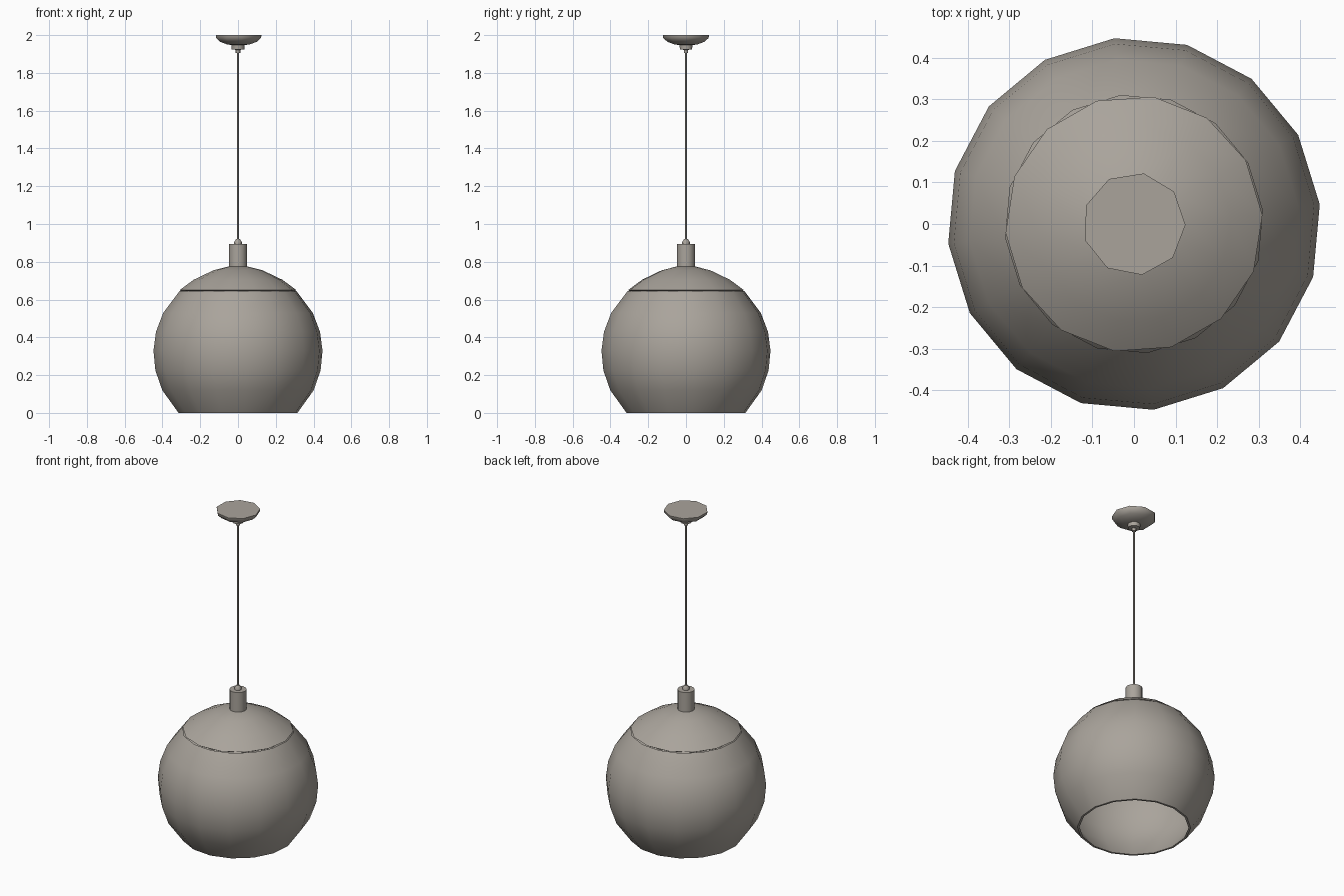
import bpy, bmesh, math

cube = bpy.data.objects.get("Cube")
if cube:
    bpy.data.objects.remove(cube)

# One warm grey finish for the whole lamp
grey = bpy.data.materials.new("warm_grey")
grey.use_nodes = True
colour = (0.40, 0.37, 0.33, 1)
grey.diffuse_color = colour
grey.node_tree.nodes["Principled BSDF"].inputs["Base Color"].default_value = colour


def lathe(name, profile, sides, turn=0.0, sharp=40):
    """Revolve (radius, height) points about z; zero radius closes to a tip."""
    bm = bmesh.new()
    rings = []
    for r, z in profile:
        if r == 0:
            rings.append([bm.verts.new((0, 0, z))] * sides)
            continue
        angles = [turn + math.tau * i / sides for i in range(sides)]
        rings.append([bm.verts.new((r * math.cos(a), r * math.sin(a), z)) for a in angles])
    for low, high in zip(rings, rings[1:]):
        for i in range(sides):
            j = (i + 1) % sides
            corners = list(dict.fromkeys((low[i], low[j], high[j], high[i])))
            bm.faces.new(corners)
    mesh = bpy.data.meshes.new(name)
    bm.to_mesh(mesh)
    bm.free()
    mesh.materials.append(grey)
    obj = bpy.data.objects.new(name, mesh)
    bpy.context.collection.objects.link(obj)
    bpy.ops.object.select_all(action='DESELECT')
    obj.select_set(True)
    bpy.context.view_layer.objects.active = obj
    bpy.ops.object.shade_smooth_by_angle(angle=math.radians(sharp))
    return obj


# Globe shade: truncated sphere, open below, with a thin inner wall
radius, centre = 0.45, 0.32
heights = (0, 0.12, 0.225, 0.33, 0.43, 0.53, 0.645)
outer = [(math.sqrt(radius ** 2 - (z - centre) ** 2), z) for z in heights]
inner = [(r - 0.012, z) for r, z in reversed(outer)]
lathe("globe_shade", inner + outer, 16, math.radians(6), 50)

# Domed cap with a small lip resting on the globe
lathe("shade_cap", [(0, 0.755), (0.1, 0.745), (0.22, 0.69), (0.296, 0.642), (0.31, 0.65),
                    (0.235, 0.705), (0.13, 0.755), (0.05, 0.775), (0, 0.775)], 14,
      math.radians(4), 50)

# Lamp holder and cord grip
lathe("lamp_holder", [(0, 0.765), (0.048, 0.765), (0.048, 0.895), (0, 0.895)], 12)
lathe("cord_grip", [(0, 0.89), (0.02, 0.89), (0.02, 0.905), (0.01, 0.92), (0, 0.92)], 8)

# Hanging cord
lathe("cord", [(0, 0.9), (0.005, 0.9), (0.005, 1.94), (0, 1.94)], 6)

# Ceiling canopy with its collar
lathe("ceiling_canopy", [(0, 1.945), (0.06, 1.95), (0.1, 1.965), (0.122, 1.985),
                         (0.124, 2.0), (0, 2.0)], 9, math.radians(-1), 50)
lathe("canopy_collar", [(0, 1.905), (0.012, 1.905), (0.012, 1.922), (0.034, 1.925),
                        (0.036, 1.952), (0, 1.952)], 10)
